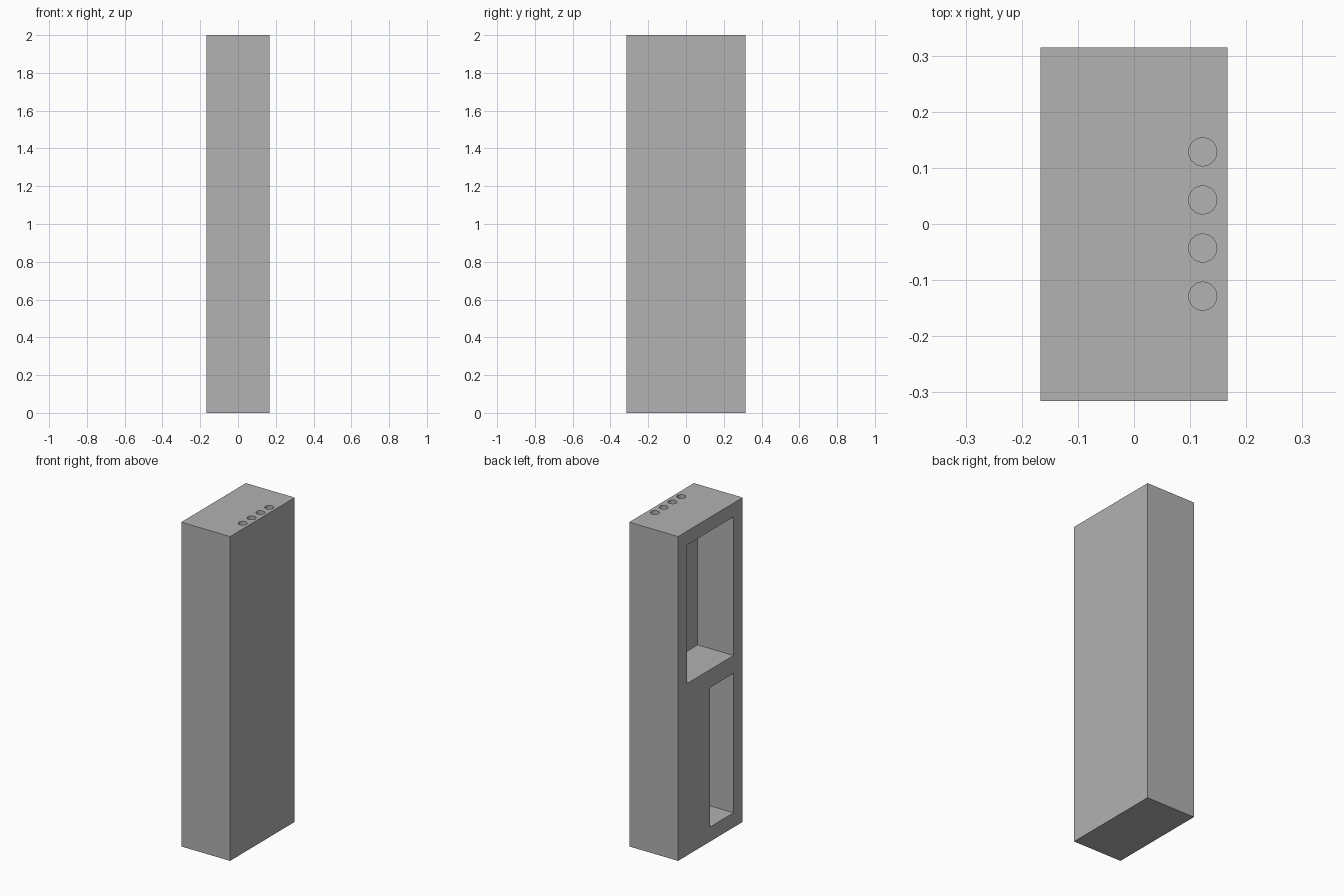
import bpy

if "Cube" in bpy.data.objects:
    bpy.data.objects.remove(bpy.data.objects["Cube"])

grey = bpy.data.materials.new("plain grey")
grey.diffuse_color = (0.445, 0.445, 0.445, 1)
grey.use_nodes = True
grey.node_tree.nodes["Principled BSDF"].inputs["Base Color"].default_value = grey.diffuse_color

W, D, H = 0.333, 0.63, 2.0      # outer size of the block
WALL = 0.088                    # thickness of the closed side wall
HOLE_R, HOLE_DEPTH = 0.025, 0.1


def box(name, lo, hi):
    """Box between two opposite corners."""
    bpy.ops.mesh.primitive_cube_add(size=1, location=[(a + b) / 2 for a, b in zip(lo, hi)])
    ob = bpy.context.object
    ob.name = name
    ob.scale = [b - a for a, b in zip(lo, hi)]
    bpy.ops.object.transform_apply(location=True, rotation=False, scale=True)
    ob.data.materials.append(grey)
    return ob


# Main block
body = box("housing", (-W / 2, -D / 2, 0), (W / 2, D / 2, H))

# Two pockets open to the left: a wide upper one and a narrow lower one
inner = W / 2 - WALL
cutters = [
    box("upper_pocket_cutter", (-W, -0.226, 1.06), (inner, 0.226, 1.915)),
    box("lower_pocket_cutter", (-W, -0.226, 0.09), (inner, 0.003, 0.95)),
]

# Row of four blind holes in the top, above the closed wall
for i in range(4):
    y = (i - 1.5) * 0.0857
    bpy.ops.mesh.primitive_cylinder_add(vertices=48, radius=HOLE_R, depth=2 * HOLE_DEPTH,
                                        location=(W / 2 - WALL / 2, y, H))
    hole = bpy.context.object
    hole.name = f"top_hole_cutter_{i + 1}"
    hole.data.materials.append(grey)
    cutters.append(hole)

# Cut the pockets and holes
bpy.context.view_layer.objects.active = body
for c in cutters:
    mod = body.modifiers.new(c.name, 'BOOLEAN')
    mod.operation = 'DIFFERENCE'
    mod.solver = 'EXACT'
    mod.object = c
    bpy.ops.object.modifier_apply(modifier=mod.name)
for c in cutters:
    bpy.data.objects.remove(c, do_unlink=True)

# Smooth hole walls, sharp block edges
bpy.ops.object.select_all(action='DESELECT')
body.select_set(True)
bpy.ops.object.shade_smooth_by_angle()
